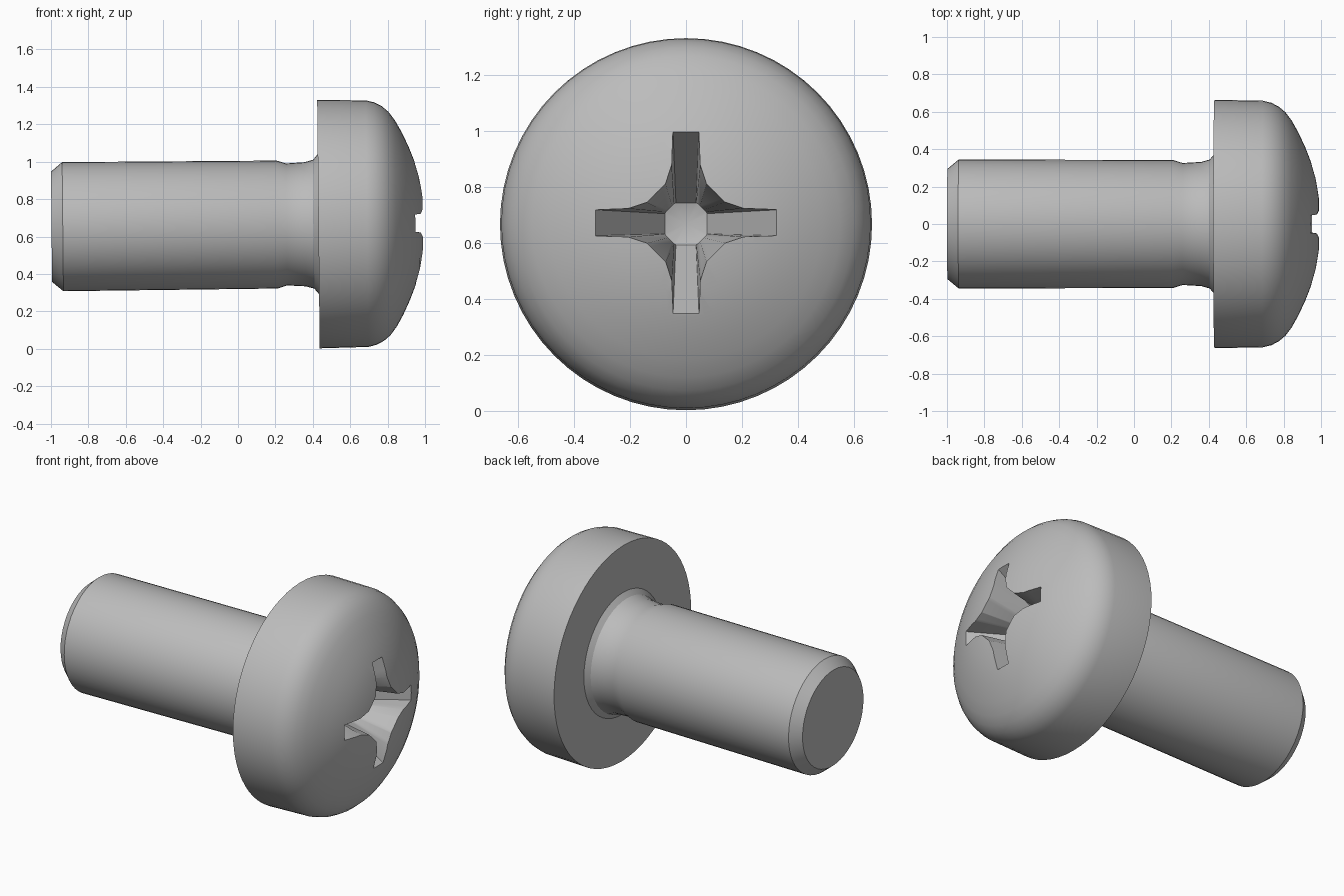
import bpy, bmesh, math
from mathutils import Matrix, Vector

if "Cube" in bpy.data.objects:
    bpy.data.objects.remove(bpy.data.objects["Cube"])

# The screw's axis runs along x, tilted very slightly upward towards the head
PLACE = (Matrix.Translation((0.5, 0, 0.667)) @ Matrix.Rotation(-0.01, 4, 'Y')
         @ Matrix.Translation((-0.5, 0, 0)))

steel = bpy.data.materials.new("grey steel")
steel.diffuse_color = (0.5, 0.5, 0.5, 1)
steel.use_nodes = True
steel.node_tree.nodes["Principled BSDF"].inputs["Base Color"].default_value = steel.diffuse_color


def make_object(name, bm):
    bmesh.ops.recalc_face_normals(bm, faces=bm.faces)
    mesh = bpy.data.meshes.new(name)
    bm.to_mesh(mesh)
    bm.free()
    mesh.transform(PLACE)
    mesh.materials.append(steel)
    obj = bpy.data.objects.new(name, mesh)
    bpy.context.collection.objects.link(obj)
    return obj


def loft(rings, cap_start=True, cap_end=True):
    """Bridge equal-length rings of points into a closed solid."""
    bm = bmesh.new()
    loops = [[bm.verts.new(p) for p in ring] for ring in rings]
    for a, b in zip(loops, loops[1:]):
        for i in range(len(a)):
            j = (i + 1) % len(a)
            bm.faces.new((a[i], a[j], b[j], b[i]))
    if cap_start:
        bm.faces.new(loops[0])
    if cap_end:
        bm.faces.new(loops[-1])
    return bm


def lathe(name, profile, sides):
    """Turn (x, radius) points round the x axis."""
    rings = [[(x, r * math.cos(t), r * math.sin(t))
              for t in (2 * math.pi * i / sides for i in range(sides))]
             for x, r in profile]
    return make_object(name, loft(rings))


def smooth(obj, angle):
    bpy.ops.object.select_all(action='DESELECT')
    obj.select_set(True)
    bpy.context.view_layer.objects.active = obj
    bpy.ops.object.shade_smooth_by_angle(angle=math.radians(angle))


# Shank with chamfered tip, undercut neck and small flare under the head
shank = lathe("shank", [(-0.997, 0.295), (-0.937, 0.345), (0.21, 0.342),
                        (0.26, 0.326), (0.36, 0.332), (0.405, 0.345),
                        (0.43, 0.375), (0.45, 0.375)], 48)

# Domed head
head = lathe("head", [(0.43, 0.664), (0.69, 0.659), (0.735, 0.648),
                      (0.775, 0.627), (0.81, 0.597), (0.845, 0.55),
                      (0.88, 0.487), (0.915, 0.412), (0.945, 0.335),
                      (0.97, 0.25), (0.987, 0.16), (0.996, 0.08),
                      (0.999, 0.02)], 64)


# Cross-shaped driver recess, tapering to a small pit
def cross_ring(x, quarter):
    return [(x, y * c - z * s, y * s + z * c)
            for c, s in ((1, 0), (0, 1), (-1, 0), (0, -1)) for y, z in quarter]


top = [(0.372, -0.048), (0.372, 0.048), (0.22, 0.052), (0.145, 0.075),
       (0.075, 0.145), (0.052, 0.22)]
floor = [(0.075, -0.036), (0.075, 0.036), (0.072, 0.042), (0.065, 0.05),
         (0.05, 0.065), (0.042, 0.072)]
bm = loft([cross_ring(1.02, top), cross_ring(0.58, floor)], cap_end=False)
bm.verts.ensure_lookup_table()
tip = bm.verts.new((0.555, 0, 0))
for edge in [e for e in bm.edges if e.is_boundary]:
    bm.faces.new((*edge.verts, tip))
cutter = make_object("recess_cutter", bm)
cutter.hide_render = True

cut = head.modifiers.new("recess", 'BOOLEAN')
cut.operation = 'DIFFERENCE'
cut.solver = 'EXACT'
cut.object = cutter
bpy.context.view_layer.objects.active = head
bpy.ops.object.modifier_apply(modifier=cut.name)
bpy.data.objects.remove(cutter)

smooth(shank, 25)
smooth(head, 25)
